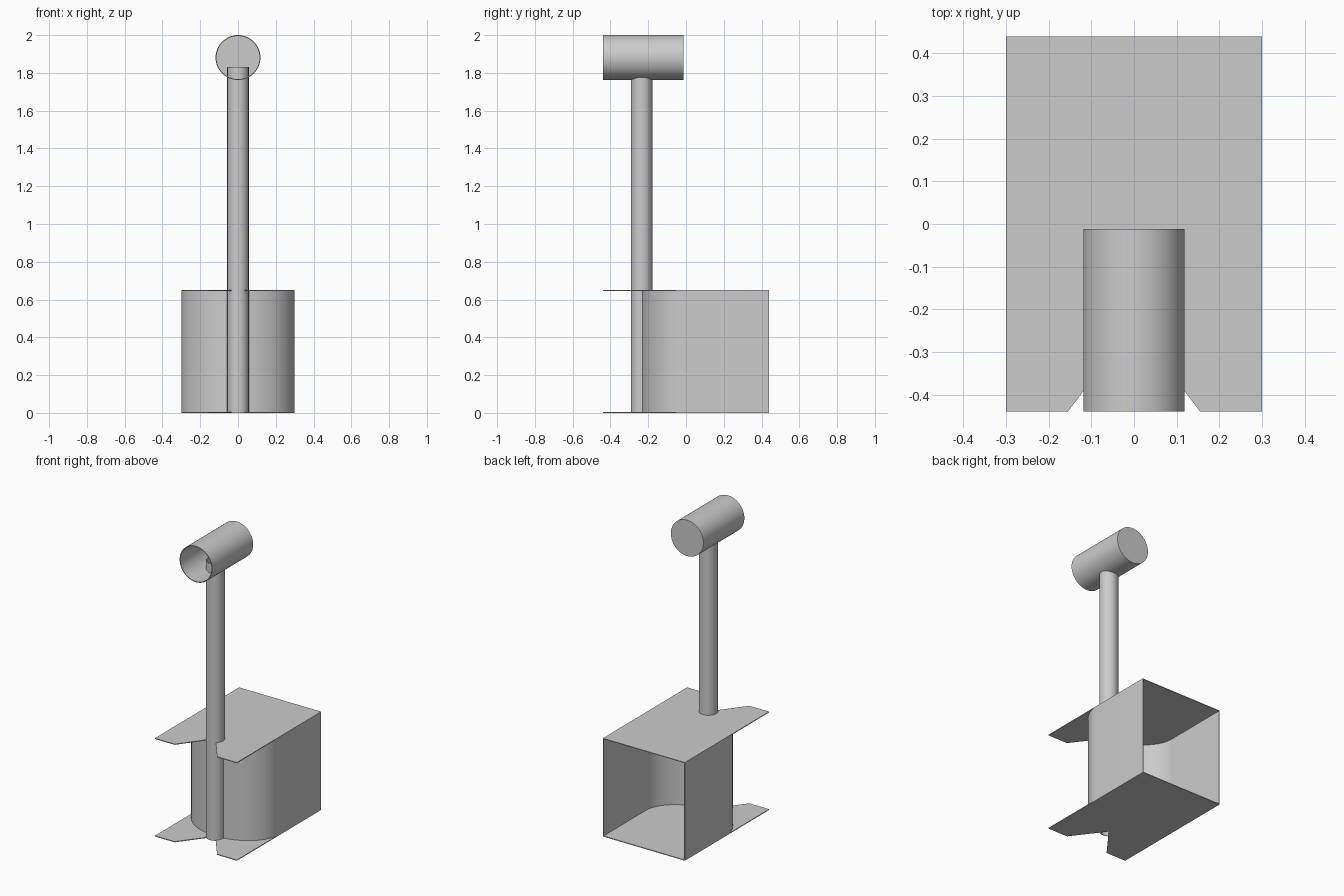
import bpy, bmesh
from math import pi, sin, cos, radians
from mathutils import Matrix

if "Cube" in bpy.data.objects:
    bpy.data.objects.remove(bpy.data.objects["Cube"], do_unlink=True)

GREY = (0.6, 0.6, 0.6, 1)
SHEET = 0.005            # sheet thickness
HALF_W, BACK, FRONT = 0.3, 0.44, -0.44
BOX_H = 0.65
POST_Y, POST_R = -0.235, 0.057

metal = bpy.data.materials.new("plain grey")
metal.use_nodes = True
metal.diffuse_color = GREY
metal.node_tree.nodes["Principled BSDF"].inputs["Base Color"].default_value = GREY


def finish(bm, name, thickness=0):
    """Turn a bmesh into an object, thicken it inwards and shade it."""
    mesh = bpy.data.meshes.new(name)
    bm.to_mesh(mesh)
    bm.free()
    mesh.materials.append(metal)
    ob = bpy.data.objects.new(name, mesh)
    bpy.context.collection.objects.link(ob)
    bpy.ops.object.select_all(action='DESELECT')
    ob.select_set(True)
    bpy.context.view_layer.objects.active = ob
    if thickness:
        mod = ob.modifiers.new("thickness", 'SOLIDIFY')
        mod.thickness = thickness
        mod.offset = -1
        bpy.ops.object.modifier_apply(modifier=mod.name)
    bpy.ops.object.shade_smooth_by_angle(angle=radians(35))
    return ob


def plate(name, z):
    """Flat plate with a V notch that runs in to the post."""
    half = [(HALF_W, BACK), (HALF_W, FRONT), (0.155, FRONT)]
    outline = half + [(0, POST_Y)] + [(-x, y) for x, y in reversed(half)]
    bm = bmesh.new()
    face = bm.faces.new([bm.verts.new((x, y, z)) for x, y in outline])
    ext = bmesh.ops.extrude_face_region(bm, geom=[face])
    top = [v for v in ext["geom"] if isinstance(v, bmesh.types.BMVert)]
    bmesh.ops.translate(bm, verts=top, vec=(0, 0, SHEET))
    bmesh.ops.recalc_face_normals(bm, faces=bm.faces)
    return finish(bm, name)


def tube(name, radius, length, matrix, closed_end=False):
    """Hollow tube along local z, optionally closed at its far end."""
    bm = bmesh.new()
    bmesh.ops.create_cone(bm, cap_ends=False, segments=64, radius1=radius,
                          radius2=radius, depth=length)
    if closed_end:
        rim = [e for e in bm.edges if all(v.co.z > 0 for v in e.verts)]
        bmesh.ops.edgeloop_fill(bm, edges=rim)
    bmesh.ops.recalc_face_normals(bm, faces=bm.faces)
    bm.transform(matrix)
    return finish(bm, name, SHEET)


# Top and bottom plates
plate("bottom_plate", 0)
plate("top_plate", BOX_H - SHEET)

# Side walls joined by a rounded front, open at the back
steps = 48
path = [(HALF_W, BACK)]
path += [(HALF_W * cos(pi * i / steps), POST_Y * sin(pi * i / steps))
         for i in range(steps + 1)]
path.append((-HALF_W, BACK))
bm = bmesh.new()
rows = [[bm.verts.new((x, y, z)) for z in (0.001, BOX_H - 0.001)] for x, y in path]
for (a, b), (c, d) in zip(rows, rows[1:]):
    bm.faces.new((a, b, d, c))
finish(bm, "curved_wall", SHEET)

# Upright post
post_h = 1.83
tube("post", POST_R, post_h, Matrix.Translation((0, POST_Y, post_h / 2)))

# Horizontal head, open at the front and closed at the back
head_r, head_back = 0.119, -0.012
tube("head", head_r, head_back - FRONT,
     Matrix.Translation((0, (FRONT + head_back) / 2, 2 - head_r))
     @ Matrix.Rotation(-pi / 2, 4, 'X'), closed_end=True)
